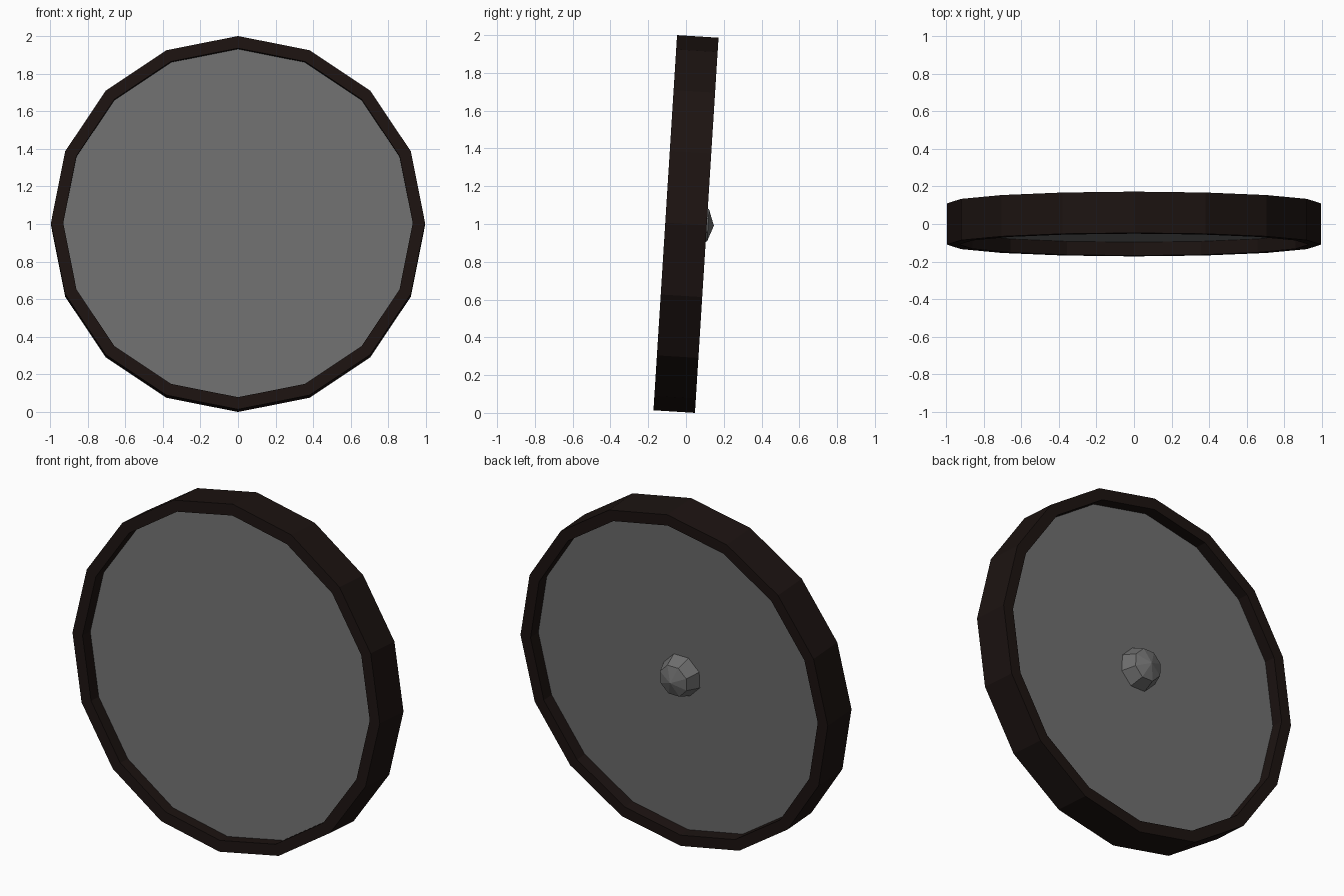
import bpy, bmesh, math
from mathutils import Matrix

if "Cube" in bpy.data.objects:
    bpy.data.objects.remove(bpy.data.objects["Cube"])

TILT = Matrix.Translation((0, 0, 1)) @ Matrix.Rotation(math.radians(-3.6), 4, 'X')


def material(name, r, g, b):
    mat = bpy.data.materials.new(name)
    mat.diffuse_color = (r, g, b, 1)
    mat.use_nodes = True
    mat.node_tree.nodes["Principled BSDF"].inputs["Base Color"].default_value = mat.diffuse_color
    return mat


def lathe(name, profile, sides, mat, closed=False, offset=0.0):
    """Spin (radius, y) points around the y axis, then lean the part back."""
    bm = bmesh.new()
    rings = []
    for r, y in profile:
        if r == 0:
            rings.append([bm.verts.new((0, y, 0))] * sides)
        else:
            angles = [2 * math.pi * i / sides + offset for i in range(sides)]
            rings.append([bm.verts.new((r * math.cos(a), y, r * math.sin(a))) for a in angles])
    pairs = list(zip(rings, rings[1:] + rings[:1]))
    for a, b in pairs if closed else pairs[:-1]:
        for i in range(sides):
            j = (i + 1) % sides
            bm.faces.new(dict.fromkeys((a[i], a[j], b[j], b[i])))
    bmesh.ops.recalc_face_normals(bm, faces=bm.faces)
    bm.transform(TILT)
    mesh = bpy.data.meshes.new(name)
    bm.to_mesh(mesh)
    bm.free()
    mesh.materials.append(mat)
    obj = bpy.data.objects.new(name, mesh)
    bpy.context.collection.objects.link(obj)
    return obj


dark = material("dark_brown", 0.0115, 0.0065, 0.0055)
grey = material("mid_grey", 0.16, 0.16, 0.16)

# dark outer rim
lathe("rim", [(0.995, -0.11), (0.995, 0.11), (0.93, 0.11), (0.93, -0.11)], 16, dark, closed=True)

# recessed panel filling the rim
lathe("panel", [(0, -0.038), (0.93, -0.038), (0.93, 0.038), (0, 0.038)], 16, grey)

# faceted knob on the back
lathe("knob", [(0, 0.148), (0.092, 0.117), (0.124, 0.036), (0, 0.03)], 8, grey, offset=math.pi / 8)
